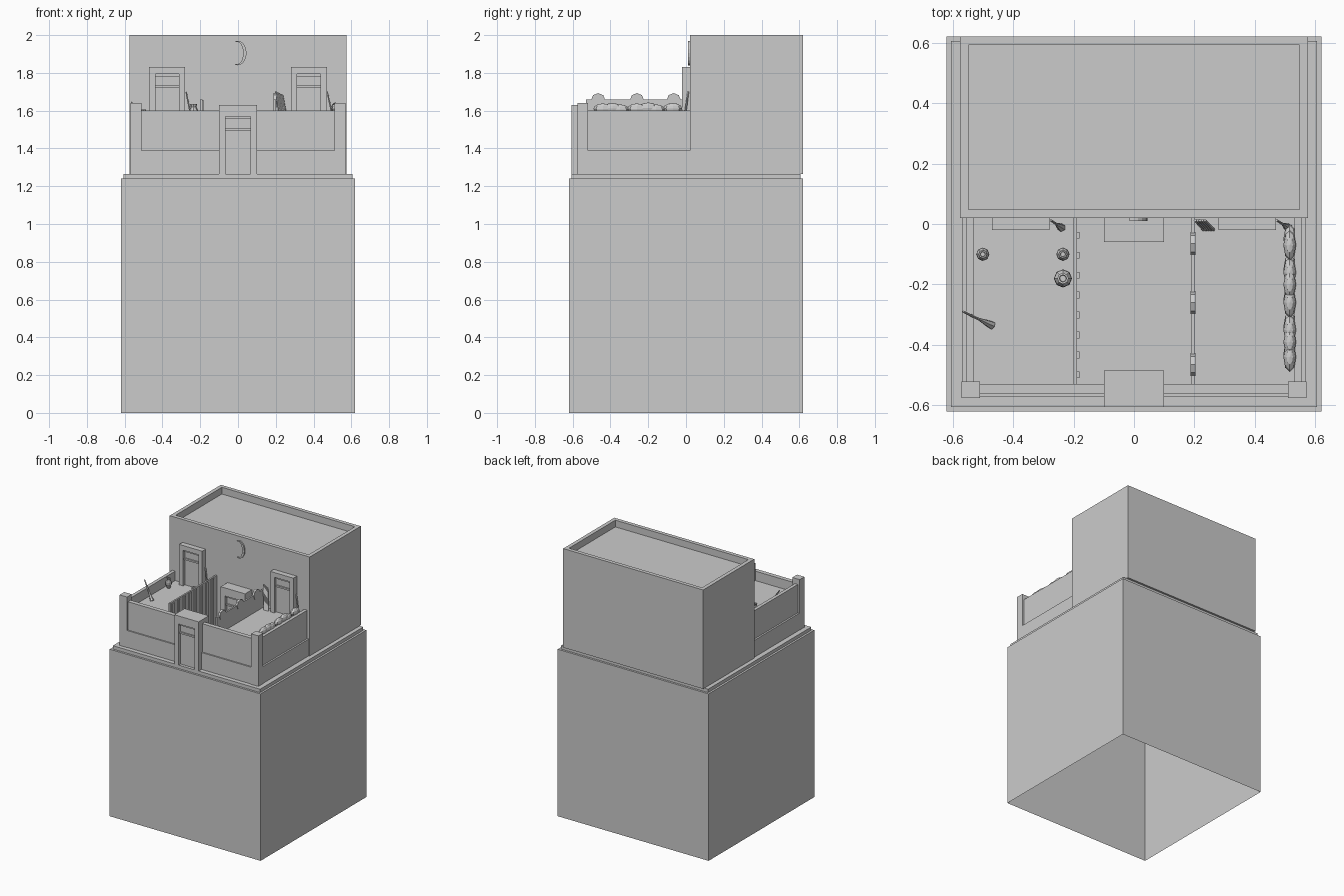
import bpy, bmesh, math
from mathutils import Vector, Matrix

if "Cube" in bpy.data.objects:
    bpy.data.objects.remove(bpy.data.objects["Cube"])

FLOOR, BASE = 1.53, 1.265     # raised yard level, street level


def finish(name, bm):
    bmesh.ops.recalc_face_normals(bm, faces=bm.faces[:])
    me = bpy.data.meshes.new(name)
    bm.to_mesh(me)
    bm.free()
    ob = bpy.data.objects.new(name, me)
    bpy.context.collection.objects.link(ob)
    return ob


def add_box(bm, x0, x1, y0, y1, z0, z1):
    m = Matrix.Translation(((x0 + x1) / 2, (y0 + y1) / 2, (z0 + z1) / 2))
    m = m @ Matrix.Diagonal((x1 - x0, y1 - y0, z1 - z0, 1))
    bmesh.ops.create_cube(bm, size=1, matrix=m)


def box(name, *b):
    bm = bmesh.new()
    add_box(bm, *b)
    return finish(name, bm)


def doorway(name, cx, w, y0, y1, z0, z1, jamb, head):
    # surround with a recessed leaf and a cross rail
    bm = bmesh.new()
    a, b = cx - w / 2, cx + w / 2
    add_box(bm, a, a + jamb, y0, y1, z0, z1)
    add_box(bm, b - jamb, b, y0, y1, z0, z1)
    add_box(bm, a + jamb, b - jamb, y0, y1, z1 - head, z1)
    finish(name + "_frame", bm)
    bm = bmesh.new()
    add_box(bm, a + jamb, b - jamb, y0 + 0.022, y1, z0, z1 - head)
    rail = z1 - head - 0.075
    add_box(bm, a + jamb, b - jamb, y0 + 0.012, y0 + 0.022, rail, rail + 0.012)
    add_box(bm, a + jamb, b - jamb, y0 + 0.012, y0 + 0.022, z1 - head - 0.014, z1 - head)
    finish(name + "_leaf", bm)


def rod(bm, p, q, r0, r1, n=6):
    p, q = Vector(p), Vector(q)
    m = Matrix.Translation((p + q) / 2) @ (q - p).to_track_quat('Z', 'Y').to_matrix().to_4x4()
    bmesh.ops.create_cone(bm, cap_ends=True, segments=n, radius1=r0, radius2=r1,
                          depth=(q - p).length, matrix=m)


def broom(name, foot, top):
    bm = bmesh.new()
    f, t = Vector(foot), Vector(top)
    rod(bm, f, f.lerp(t, 0.4), 0.014, 0.006)
    rod(bm, f.lerp(t, 0.38), t, 0.005, 0.004)
    finish(name, bm)


def jar(name, x, y, r, h):
    bm = bmesh.new()
    prof = [(0, 0), (.55, 0), (1, .4), (.95, .6), (.5, .85), (.62, 1), (.4, 1), (.35, .8), (0, .8)]
    vs = [bm.verts.new((x + a * r, y, FLOOR + b * h)) for a, b in prof]
    es = [bm.edges.new(e) for e in zip(vs, vs[1:])]
    bmesh.ops.spin(bm, geom=vs + es, cent=(x, y, 0), axis=(0, 0, 1), angle=2 * math.pi, steps=8)
    bmesh.ops.remove_doubles(bm, verts=bm.verts[:], dist=1e-4)
    finish(name, bm)


# hollow pedestal, open underneath
bm = bmesh.new()
add_box(bm, -.62, .62, -.62, .62, 0, 1.24)
bottom = [f for f in bm.faces if f.calc_center_median().z < .01]
bmesh.ops.delete(bm, geom=bottom, context='FACES_ONLY')
finish("pedestal", bm)
box("ground_slab", -.605, .605, -.605, .605, 1.24, BASE)

# house block with sunken roof
bm = bmesh.new()
add_box(bm, -.575, .575, .02, .62, BASE, 2)
roof = [f for f in bm.faces if f.calc_center_median().z > 1.99]
bmesh.ops.inset_region(bm, faces=roof, thickness=.04)
bmesh.ops.inset_region(bm, faces=roof, thickness=.0002, depth=-.05)
finish("house", bm)

# mirrored yard walls, pillars and raised yards
for s, side in ((-1, "left"), (1, "right")):
    def mbox(name, a, b, *r):
        box(side + "_" + name, min(s * a, s * b), max(s * a, s * b), *r)
    mbox("side_wall", .53, .555, -.53, .02, 1.39, 1.60)
    mbox("side_wall_base", .53, .568, -.53, .02, BASE, 1.39)
    mbox("front_wall", .10, .53, -.562, -.53, 1.39, 1.60)
    mbox("front_wall_base", .10, .53, -.572, -.53, BASE, 1.39)
    mbox("pillar", .51, .57, -.575, -.52, BASE, 1.64)
    mbox("yard", .195, .53, -.53, .02, BASE, FLOOR)
    doorway(side + "_door", s * .375, .19, -.02, .02, FLOOR, 1.83, .032, .035)
    # fence beside the sunken path
    mbox("fence", .188, .2, -.53, .02, BASE, 1.66)

doorway("gate", 0, .20, -.605, -.485, BASE, 1.63, .035, .06)
doorway("path_door", 0, .20, -.06, .02, BASE, 1.63, .035, .06)

# battens on the left fence
bm = bmesh.new()
for i in range(8):
    y = -.51 + i * .066
    add_box(bm, -.188, -.18, y, y + .022, BASE, 1.655)
finish("fence_battens", bm)

# rounded boards on the right fence
bm = bmesh.new()
for y in (-.465, -.26, -.065):
    m = Matrix.Translation((.195, y, 1.655)) @ Matrix.Rotation(math.pi / 2, 4, 'Y')
    bmesh.ops.create_cone(bm, cap_ends=True, segments=8, radius1=.038, radius2=.038,
                          depth=.016, matrix=m)
finish("fence_round_boards", bm)

# sacks heaped along the right wall
bm = bmesh.new()
sacks = [(-.05, 1.555), (-.15, 1.555), (-.25, 1.555), (-.34, 1.555), (-.43, 1.555),
         (-.07, 1.612), (-.16, 1.605), (-.20, 1.615), (-.26, 1.61), (-.35, 1.605), (-.39, 1.612), (-.44, 1.61)]
for y, z in sacks:
    m = Matrix.Translation((.515, y, z)) @ Matrix.Diagonal((.021, .05, .028, 1))
    bmesh.ops.create_uvsphere(bm, u_segments=8, v_segments=6, radius=1, matrix=m)
finish("sacks", bm)

# jars
jar("small_jar_left", -.50, -.10, .022, .075)
jar("small_jar_right", -.235, -.10, .022, .075)
jar("large_jar", -.235, -.18, .03, .105)

# brooms and poles
broom("yard_broom", (-.47, -.335, FLOOR), (-.565, -.29, 1.645))
broom("left_broom", (-.24, -.012, FLOOR), (-.275, .012, 1.70))
broom("right_broom", (.51, -.012, FLOOR), (.472, .012, 1.70))
bm = bmesh.new()
for i in range(5):
    rod(bm, (.23 + i * .008, -.018, FLOOR), (.202 + i * .008, .012, 1.70 - .004 * i), .006, .005)
finish("leaning_poles", bm)

# crescent ornament on the house front
bm = bmesh.new()
n, cx, cz = 12, .0, 1.905
outer, inner = [], []
for i in range(n + 1):
    a = math.radians(-110 + 220 * i / n)
    t = .002 + .016 * math.sin(math.pi * i / n)
    for lst, r in ((outer, 1), (inner, 0)):
        k = t * (1 - r)
        lst.append(bm.verts.new((cx + (.045 - k) * math.cos(a), .02, cz + (.065 - k) * math.sin(a))))
faces = [bm.faces.new((outer[i], outer[i + 1], inner[i + 1], inner[i])) for i in range(n)]
ext = bmesh.ops.extrude_face_region(bm, geom=faces)
bmesh.ops.translate(bm, vec=(0, -.01, 0), verts=[v for v in ext['geom'] if isinstance(v, bmesh.types.BMVert)])
finish("crescent_ornament", bm)
